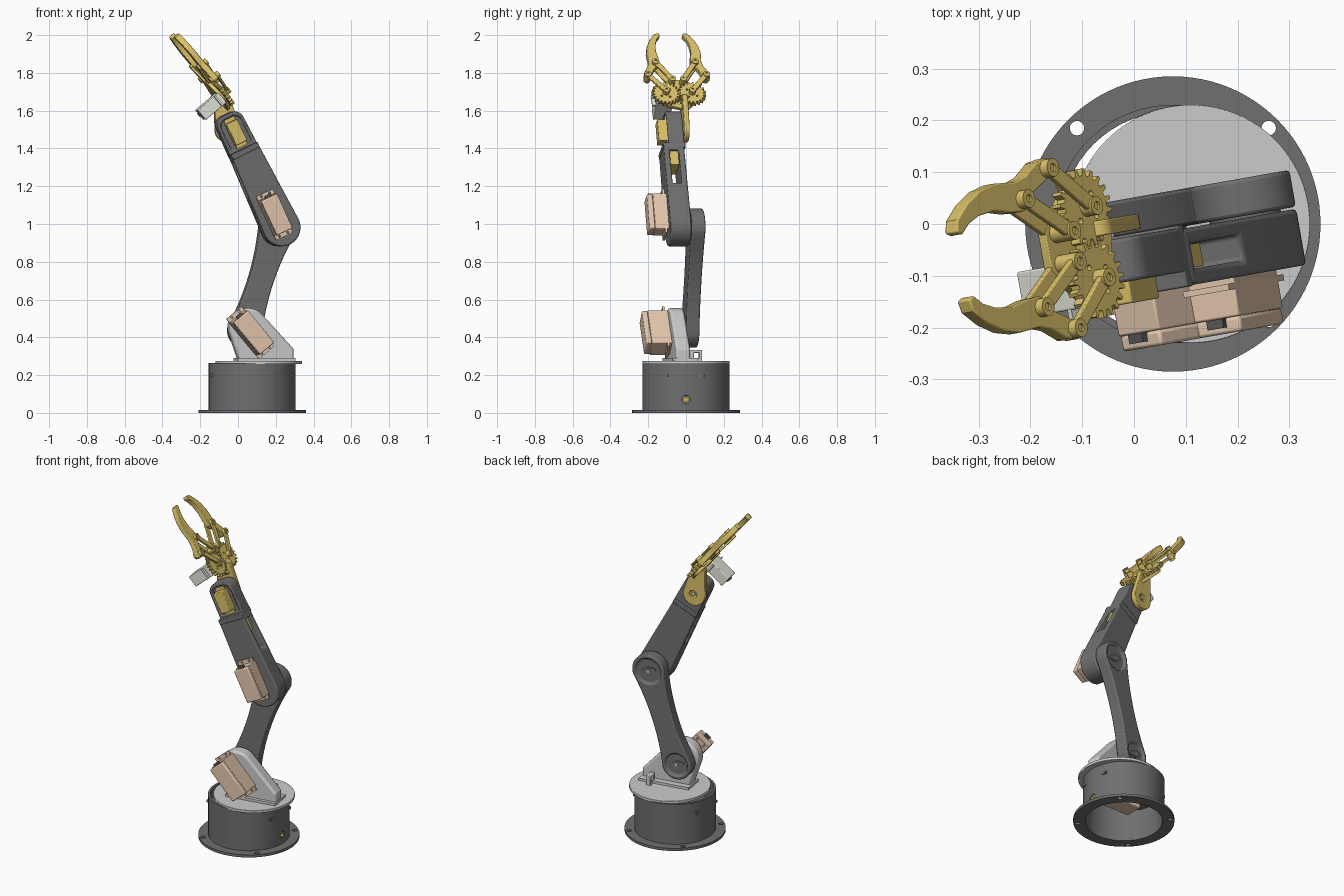
import bpy, bmesh
from math import sin, cos, pi, radians, atan2, hypot
from mathutils import Matrix, Vector
from mathutils.geometry import convex_hull_2d

if "Cube" in bpy.data.objects:
    bpy.data.objects.remove(bpy.data.objects["Cube"])


def material(name, rgb):
    m = bpy.data.materials.new(name)
    m.diffuse_color = (*rgb, 1)
    m.use_nodes = True
    m.node_tree.nodes["Principled BSDF"].inputs["Base Color"].default_value = m.diffuse_color
    return m


DARK = material("dark_plastic", (0.16, 0.16, 0.16))
GOLD = material("gold_plastic", (0.70, 0.53, 0.14))
TAN = material("tan_servo", (0.78, 0.58, 0.42))
PALE = material("pale_servo", (0.78, 0.79, 0.70))
BLACK = material("black_connector", (0.1, 0.1, 0.1))

# whole arm is turned 10 degrees on the turntable
YAW = Matrix.Translation((0.1, 0, 0)) @ Matrix.Rotation(radians(10), 4, 'Z') @ Matrix.Translation((-0.1, 0, 0))


def axes(o, p, q, r):
    return Matrix((p, q, r)).transposed().to_4x4(), Vector(o)


def frame(o, p, q, r):
    m, t = axes(o, p, q, r)
    return YAW @ Matrix.Translation(t) @ m


def side_frame(x, z, lean):
    """Sketch plane facing the front, leaning left by an angle."""
    return frame((x, 0, z), (cos(lean), 0, sin(lean)), (-sin(lean), 0, cos(lean)), (0, 1, 0))


FLAT = Matrix.Identity(4)
SIDE = side_frame(0, 0, 0)


def circle(x, y, r, n=32):
    return [(x + r * cos(2 * pi * i / n), y + r * sin(2 * pi * i / n)) for i in range(n)]


def rect(x, y, w, h):
    return [(x - w / 2, y - h / 2), (x + w / 2, y - h / 2), (x + w / 2, y + h / 2), (x - w / 2, y + h / 2)]


def hull(*circles):
    pts = [p for c in circles for p in circle(*c)]
    return [pts[i] for i in convex_hull_2d(pts)]


def raw(name, pts, r0, r1, fr):
    bm = bmesh.new()
    low = [bm.verts.new(fr @ Vector((x, y, r0))) for x, y in pts]
    top = [bm.verts.new(fr @ Vector((x, y, r1))) for x, y in pts]
    bm.faces.new(low)
    bm.faces.new(top)
    for i in range(len(pts)):
        j = (i + 1) % len(pts)
        bm.faces.new((low[i], low[j], top[j], top[i]))
    bmesh.ops.recalc_face_normals(bm, faces=bm.faces)
    me = bpy.data.meshes.new(name)
    bm.to_mesh(me)
    bm.free()
    ob = bpy.data.objects.new(name, me)
    bpy.context.collection.objects.link(ob)
    return ob


def prism(name, pts, r0, r1, mat=None, fr=SIDE, bevel=0.0, holes=()):
    """Extruded profile with optional cut-outs (profile, from, to[, frame])."""
    ob = raw(name, pts, r0, r1, fr)
    if mat:
        ob.data.materials.append(mat)
    bpy.ops.object.select_all(action='DESELECT')
    bpy.context.view_layer.objects.active = ob
    ob.select_set(True)
    for h in holes:
        c = raw("cutter", h[0], h[1], h[2], h[3] if len(h) > 3 else fr)
        c.hide_render = True
        m = ob.modifiers.new("cut", 'BOOLEAN')
        m.operation, m.solver, m.object = 'DIFFERENCE', 'EXACT', c
        bpy.ops.object.modifier_apply(modifier=m.name)
        bpy.data.objects.remove(c)
    bpy.ops.object.shade_smooth_by_angle(angle=radians(35))
    if bevel:
        m = ob.modifiers.new("bevel", 'BEVEL')
        m.width, m.segments, m.limit_method = bevel, 2, 'ANGLE'
        m.angle_limit = radians(40)
    return ob


def servo(name, x, z, lean, length, width, v0, v1, mat):
    """Servo case with lid seam, screw ears and plug."""
    fr = side_frame(x, z, lean)
    prism(name + "_case", rect(0, 0, width, length), v0 + 0.03, v1, mat, fr, 0.004)
    prism(name + "_lid", rect(0, 0, width * 0.96, length * 0.98), v0, v0 + 0.03, mat, fr, 0.006)
    prism(name + "_ears", rect(0, 0, width, length + 0.05), v1 - 0.03, v1 - 0.018, mat, fr, 0,
          [(circle(sx * width * 0.25, sy * (length / 2 + 0.013), 0.006, 12), -1, 1)
           for sx in (-1, 1) for sy in (-1, 1)])
    prism(name + "_plug", rect(0, length / 2, 0.035, 0.024), v0 + 0.012, v0 + 0.03, BLACK, fr)


# base: flanged open drum
bx = 0.075
prism("base_flange", circle(bx, 0, 0.285, 96), 0, 0.016, DARK, FLAT, 0,
      [(circle(bx, 0, 0.217, 64), -1, 1)] +
      [(circle(bx + sx * 0.185, sy * 0.185, 0.014, 20), -1, 1) for sx in (-1, 1) for sy in (-1, 1)])
PORT = Matrix(((0, 0, 1), (1, 0, 0), (0, 1, 0))).to_4x4()
prism("base_drum", circle(bx, 0, 0.23, 96), 0.014, 0.263, DARK, FLAT, 0,
      [(circle(bx, 0, 0.217, 96), -1, 1), (circle(0, 0.07, 0.022, 24), 0.25, 0.4, PORT)])
prism("power_socket", circle(0, 0.07, 0.018, 24), 0.27, 0.303, GOLD, PORT, 0,
      [(circle(0, 0.07, 0.01, 16), 0.285, 0.4)])
prism("base_servo_mount", rect(bx, 0, 0.44, 0.2), 0.19, 0.205, DARK, FLAT)
prism("base_servo", rect(0.11, 0, 0.22, 0.11), 0.09, 0.25, TAN, FLAT, 0.005)

# turntable and shoulder bracket
prism("turntable", circle(0.11, 0, 0.23, 96), 0.258, 0.275, None, FLAT, 0.002)
prism("shoulder_bracket", hull((0.04, 0.453, 0.102, 64), (0.005, 0.285, 0.015), (0.265, 0.33, 0.02), (0.27, 0.285, 0.015)),
      -0.085, -0.008, None, SIDE, 0.012)
prism("shoulder_bracket_foot", rect(0.135, 0.28, 0.31, 0.02), -0.105, 0.03)
TAB = frame((0.2, 0.035, 0.3), (0, 1, 0), (0, 0, 1), (1, 0, 0))
prism("cable_guide", rect(0, 0, 0.06, 0.065), 0, 0.03, None, TAB, 0.004, [(rect(0, 0.003, 0.03, 0.03), -1, 1)])
servo("shoulder_servo", 0.046, 0.425, radians(40), 0.225, 0.105, -0.222, -0.08, TAN)

# upper arm: waisted link between shoulder and elbow
S, E = (0.04, 0.435), (0.215, 0.982)
L = hypot(E[0] - S[0], E[1] - S[1])
UPPER = side_frame(*S, -atan2(E[0] - S[0], E[1] - S[1]))
r0, r1, N = 0.09, 0.1, 12


def edge(t):
    return r0 + (r1 - r0) * t - 0.12 * t * (1 - t)


arc = [pi * i / 24 for i in range(25)]
outline = [(r1 * cos(a), L + r1 * sin(a)) for a in arc]
outline += [(-edge(1 - i / N), L * (1 - i / N)) for i in range(1, N)]
outline += [(-r0 * cos(a), -r0 * sin(a)) for a in arc]
outline += [(edge(i / N), L * i / N) for i in range(1, N)]
prism("upper_arm", outline, -0.004, 0.068, DARK, UPPER, 0.012,
      [(circle(0, 0, 0.068, 48), 0.054, 0.2), (circle(0, L, 0.077, 48), 0.054, 0.2)])
for nm, q in (("shoulder", 0), ("elbow", L)):
    prism(nm + "_horn", hull((-0.035, q, 0.01), (0.035, q, 0.01), (0, q, 0.022)), 0.05, 0.06, DARK, UPPER)
    prism(nm + "_horn_screw", circle(0, q, 0.01, 16), 0.058, 0.066, None, UPPER)
prism("shoulder_hub", circle(0, 0, 0.06, 48), -0.02, 0.01, DARK, UPPER)
prism("elbow_hub", circle(0, L, 0.07, 48), -0.02, 0.01, DARK, UPPER)

# forearm with through window
FORE = side_frame(*E, radians(26))
THROUGH = FORE @ Matrix(((0, 0, 1), (0, 1, 0), (1, 0, 0))).to_4x4()
prism("forearm", hull((0, 0, 0.1, 64), (-0.072, 0.435, 0.008), (0.072, 0.435, 0.008)), -0.118, -0.008, DARK, FORE, 0.01,
      [(rect(-0.063, 0.32, 0.05, 0.2), -0.3, 0.3, THROUGH)])
prism("forearm_inner_servo", rect(0.0, 0.38, 0.12, 0.08), -0.085, -0.04, GOLD, FORE)
servo("elbow_servo", 0.17, 1.05, radians(25), 0.205, 0.098, -0.222, -0.11, TAN)

# wrist block
prism("wrist_collar", rect(0, 0.45, 0.158, 0.03), -0.12, 0.0, DARK, FORE, 0.004)
prism("wrist_block", hull((-0.065, 0.465, 0.015), (0.065, 0.465, 0.015), (-0.025, 0.615, 0.05), (0.025, 0.615, 0.05)),
      -0.09, -0.005, DARK, FORE, 0.006,
      [(hull((-0.05, 0.49, 0.01), (0.05, 0.49, 0.01), (-0.02, 0.605, 0.04), (0.02, 0.605, 0.04)), -0.3, -0.072)])
prism("wrist_servo", rect(0, 0.56, 0.065, 0.125), -0.132, -0.06, GOLD, FORE, 0.004)
prism("wrist_servo_ears", rect(0, 0.56, 0.06, 0.165), -0.09, -0.08, GOLD, FORE)

# gripper base: wrist leg, plate and drive servo
GRIP = frame((-0.09, -0.005, 1.69), (0, 1, 0), (-0.643, 0, 0.766), (0.766, 0, 0.643))
prism("wrist_leg", hull((-0.055, 1.5, 0.068), (-0.07, 1.655, 0.03), (-0.1, 1.655, 0.025)), 0.006, 0.036, GOLD, SIDE, 0.003,
      [(circle(-0.05, 1.5, 0.022, 24), 0.024, 0.2)])
prism("wrist_screw", circle(-0.05, 1.5, 0.011, 16), 0.0, 0.032, None, SIDE)
prism("gripper_plate", hull((-0.07, 0, 0.045), (0.07, 0, 0.045), (-0.03, 0.085, 0.022), (0.03, 0.085, 0.022),
                            (0.03, -0.075, 0.02), (-0.06, -0.05, 0.02)),
      -0.034, -0.014, GOLD, GRIP, 0.002, [(circle(0.0, -0.045, 0.012, 16), -1, 1)])
prism("gripper_servo", rect(-0.075, -0.005, 0.09, 0.068), -0.17, -0.025, PALE, GRIP, 0.004)
prism("gripper_servo_ears", rect(-0.075, -0.005, 0.13, 0.066), -0.06, -0.05, PALE, GRIP)
prism("gripper_servo_plug", rect(-0.075, 0.0, 0.03, 0.02), -0.178, -0.168, BLACK, GRIP)

# gears, links and claws, mirrored left and right
CLAW = [(0.178, 0.10), (0.172, 0.135), (0.15, 0.175), (0.142, 0.21), (0.146, 0.27), (0.138, 0.315), (0.118, 0.36),
        (0.09, 0.398), (0.066, 0.405), (0.06, 0.39), (0.078, 0.365), (0.09, 0.33), (0.094, 0.28), (0.085, 0.235),
        (0.083, 0.195), (0.097, 0.178), (0.118, 0.155), (0.135, 0.115), (0.145, 0.092), (0.165, 0.088)]
TEETH = 20
for side, s in (("left", -1), ("right", 1)):
    gear = []
    for i in range(TEETH):
        for k, r in ((-0.3, 0.062), (-0.14, 0.076), (0.14, 0.076), (0.3, 0.062)):
            a = 2 * pi * (i + k + (0.5 if s > 0 else 0)) / TEETH
            gear.append((s * 0.07 + r * cos(a), r * sin(a)))
    prism(side + "_gear", gear, -0.013, 0.008, GOLD, GRIP, 0,
          [(circle(s * (0.07 + 0.033 * cos(a)), 0.033 * sin(a), 0.006, 12), -1, 1) for a in (-2.2, -0.7, 2.4)])
    prism(side + "_claw", [(s * a, l) for a, l in CLAW], -0.014, 0.018, GOLD, GRIP, 0.003)
    for part, a0, l0, a1, l1 in (("drive_link", 0.07, 0.0, 0.157, 0.11), ("guide_link", 0.03, 0.078, 0.106, 0.197)):
        for level, h in (("upper", 0.018), ("lower", -0.028)):
            if part == "drive_link" and level == "lower":
                continue
            prism(f"{side}_{level}_{part}", hull((s * a0, l0, 0.014), (s * a1, l1, 0.014)), h, h + 0.013, GOLD, GRIP, 0.002)
        for end, a, l in (("inner", a0, l0), ("outer", a1, l1)):
            prism(f"{side}_{part}_{end}_pivot", circle(s * a, l, 0.018, 24), -0.025, 0.036, GOLD, GRIP, 0,
                  [(circle(s * a, l, 0.008, 16), 0.02, 1)])
